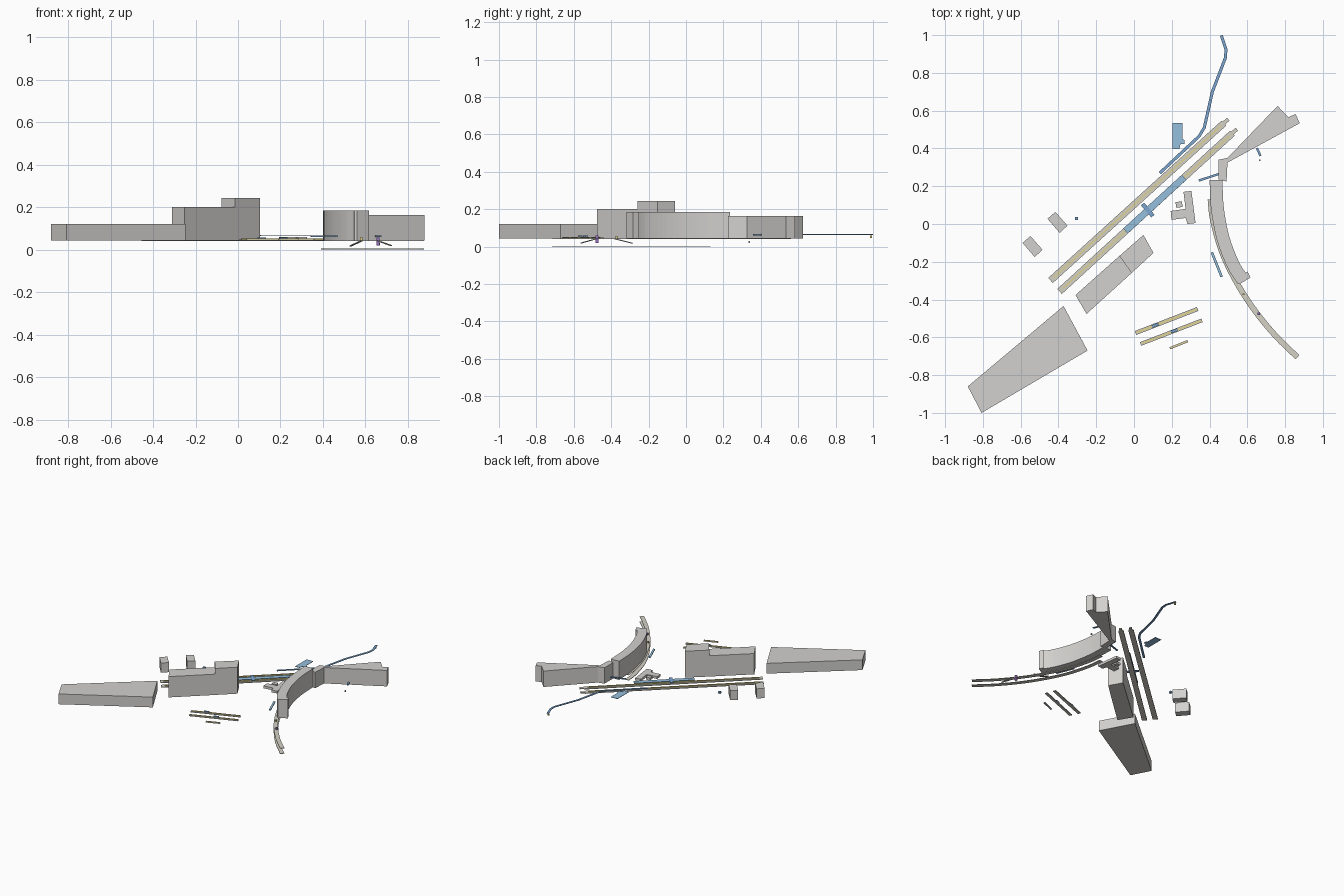
import bpy, bmesh
from mathutils import Vector

cube = bpy.data.objects.get("Cube")
if cube:
    bpy.data.objects.remove(cube)


def material(name, rgb):
    m = bpy.data.materials.new(name)
    m.use_nodes = True
    col = (*rgb, 1)
    m.diffuse_color = col
    m.node_tree.nodes["Principled BSDF"].inputs["Base Color"].default_value = col
    return m


GREY = material("concrete_grey", (0.65, 0.64, 0.62))
PAVING = material("platform_paving", (0.66, 0.64, 0.56))
BLUE = material("concourse_blue", (0.30, 0.52, 0.72))
DEEP = material("walkway_blue", (0.20, 0.38, 0.63))
YELLOW = material("railing_yellow", (0.76, 0.66, 0.23))
PURPLE = material("lift_purple", (0.32, 0.16, 0.55))

GROUND = 0.042   # street level
DECK = 0.066     # raised walkway level


def prism(name, pts, mat, z0, z1):
    """Extrude a plan outline; points with a third value add their own height."""
    bm = bmesh.new()
    low = [bm.verts.new((p[0], p[1], z0 + (p[2] if len(p) > 2 else 0))) for p in pts]
    face = bm.faces.new(low)
    top = bmesh.ops.extrude_face_region(bm, geom=[face])["geom"]
    bmesh.ops.translate(bm, vec=(0, 0, z1 - z0),
                        verts=[v for v in top if isinstance(v, bmesh.types.BMVert)])
    bmesh.ops.recalc_face_normals(bm, faces=bm.faces)
    mesh = bpy.data.meshes.new(name)
    bm.to_mesh(mesh)
    bm.free()
    mesh.materials.append(mat)
    ob = bpy.data.objects.new(name, mesh)
    bpy.context.collection.objects.link(ob)


def smooth(path, n=5):
    """Round a plan path through its points."""
    p = [Vector(q) for q in path]
    p = [2 * p[0] - p[1]] + p + [2 * p[-1] - p[-2]]
    out = []
    for a, b, c, d in zip(p, p[1:], p[2:], p[3:]):
        for i in range(n):
            t = i / n
            out.append(b + (c - a) * t / 2 + (2 * a - 5 * b + 4 * c - d) * t * t / 2
                       + (3 * b - a - 3 * c + d) * t ** 3 / 2)
    return out + [p[-2]]


def strip(name, path, width, mat, z0, z1):
    """A band of constant width along a plan path."""
    left, right = [], []
    for i, q in enumerate(path):
        a, b = path[max(i - 1, 0)], path[min(i + 1, len(path) - 1)]
        d = (Vector(b[:2]) - Vector(a[:2])).normalized() * width / 2
        h = list(q[2:])
        left.append([q[0] - d.y, q[1] + d.x] + h)
        right.append([q[0] + d.y, q[1] - d.x] + h)
    prism(name, left + right[::-1], mat, z0, z1)


def along(a, b, t):
    return tuple(Vector(a).lerp(Vector(b), t))


# Large buildings
prism("wedge_hall", [(-.88, -.86), (-.373, -.434), (-.246, -.67), (-.807, -1)],
      GREY, GROUND, .12)
prism("middle_block_low", [(-.31, -.376), (-.077, -.169), (-.013, -.26), (-.251, -.476)],
      GREY, GROUND, .2)
prism("middle_block_tall", [(-.077, -.169), (.05, -.058), (.103, -.153), (-.013, -.26)],
      GREY, GROUND, .243)
prism("corner_building",
      [(.447, .34), (.495, .35), (.76, .625), (.817, .565), (.855, .582), (.878, .534),
       (.495, .325), (.49, .225), (.447, .235)], GREY, GROUND, .163)
strip("curved_building",
      smooth([(.434, .233), (.442, .08), (.473, -.08), (.526, -.217), (.575, -.295)]),
      .068, GREY, GROUND, .184)
prism("curved_building_end", [(.545, -.31), (.6, -.25), (.617, -.283), (.56, -.318)],
      GREY, GROUND, .184)

# Small houses
for name, dx, dy in (("house_west", 0, 0), ("house_east", .132, .128)):
    prism(name, [(x + dx, y + dy) for x, y in
                 [(-.59, -.1), (-.548, -.064), (-.484, -.137), (-.526, -.175)]],
          GREY, GROUND, .115)
prism("low_annex", [(.262, .17), (.304, .175), (.326, .005), (.283, 0), (.273, .032),
                    (.198, .022), (.194, .069), (.273, .08)], GREY, GROUND, .06)
prism("annex_shed", [(.22, .116), (.254, .12), (.257, .09), (.223, .086)],
      GREY, GROUND, .06)

# Long main platforms with yellow centre railings
for name, a, b in (("north", (-.442, -.299), (.476, .534)),
                   ("south", (-.394, -.357), (.521, .481))):
    strip(name + "_platform", [a, b], .036, PAVING, .04, .046)
    strip(name + "_platform_tip", [b, along(a, b, 1.025)], .02, PAVING, .04, .046)
    strip(name + "_platform_railing", [along(a, b, .02), along(a, b, .98)],
          .006, YELLOW, .046, .053)

# Curved platform below street level, with its slab above
bend = smooth([(.405, .13), (.418, .02), (.47, -.16), (.558, -.335), (.652, -.475),
               (.757, -.6), (.865, -.705)])
strip("lower_curved_platform", bend, .03, PAVING, 0, .004)
strip("upper_curved_platform", bend, .03, PAVING, .04, .044)
strip("stair_north", [(.53, -.285, -.024), (.58, -.38, 0)], .012, GREY, .039, .043)
strip("stair_south", [(.66, -.48, 0), (.72, -.56, -.022)], .012, GREY, .039, .043)
strip("stair_gate", [(.575, -.372), (.585, -.372)], .01, YELLOW, .044, .056)
strip("lift_shaft", [(.653, -.476), (.667, -.476)], .014, PURPLE, .02, .058)

# Side platforms with yellow centre markings
for name, a, b, w in (("side_platform_a", (.008, -.577), (.337, -.45), .022),
                      ("side_platform_b", (.035, -.635), (.36, -.51), .02),
                      ("side_platform_c", (.19, -.658), (.285, -.62), .012)):
    strip(name, [a, b], w, PAVING, .042, .048)
    strip(name + "_marking", [along(a, b, .02), along(a, b, .98)], w * .4,
          YELLOW, .048, .052)
for name, a, b in (("side_shelter_a", (.095, -.543), (.13, -.53)),
                   ("side_shelter_b", (.195, -.572), (.23, -.559))):
    strip(name, [a, b], .014, DEEP, .05, .058)

# Raised blue walkways
strip("footbridge", [(.137, .27), (.345, .465), (.372, .51), (.415, .7), (.484, .88),
                     (.487, .925), (.462, .998)], .016, DEEP, .063, .067)
strip("concourse", [(-.045, -.037), (.265, .247)], .036, BLUE, .063, .067)
strip("cross_bridge", [(.045, .106), (.1, .042)], .022, DEEP, .063, .068)
prism("blue_terrace", [(.203, .534), (.257, .534), (.257, .45), (.267, .444),
                       (.267, .423), (.246, .423), (.24, .396), (.203, .396)],
      BLUE, .064, .067)
for name, a, b, w, mat in (("link_north", (.343, .23), (.45, .265), .012, DEEP),
                           ("link_south", (.412, -.15), (.464, -.28), .014, BLUE),
                           ("link_east", (.65, .402), (.67, .36), .012, DEEP)):
    strip(name, [a, b], w, mat, .06, DECK)

# Small posts and kiosk
strip("kiosk", [(-.312, .03), (-.297, .03)], .016, DEEP, .052, DECK)
strip("bridge_end_post", [(.457, .99), (.467, .99)], .01, YELLOW, .046, .06)
strip("east_post", [(.661, .338), (.669, .338)], .008, GREY, .02, .03)
